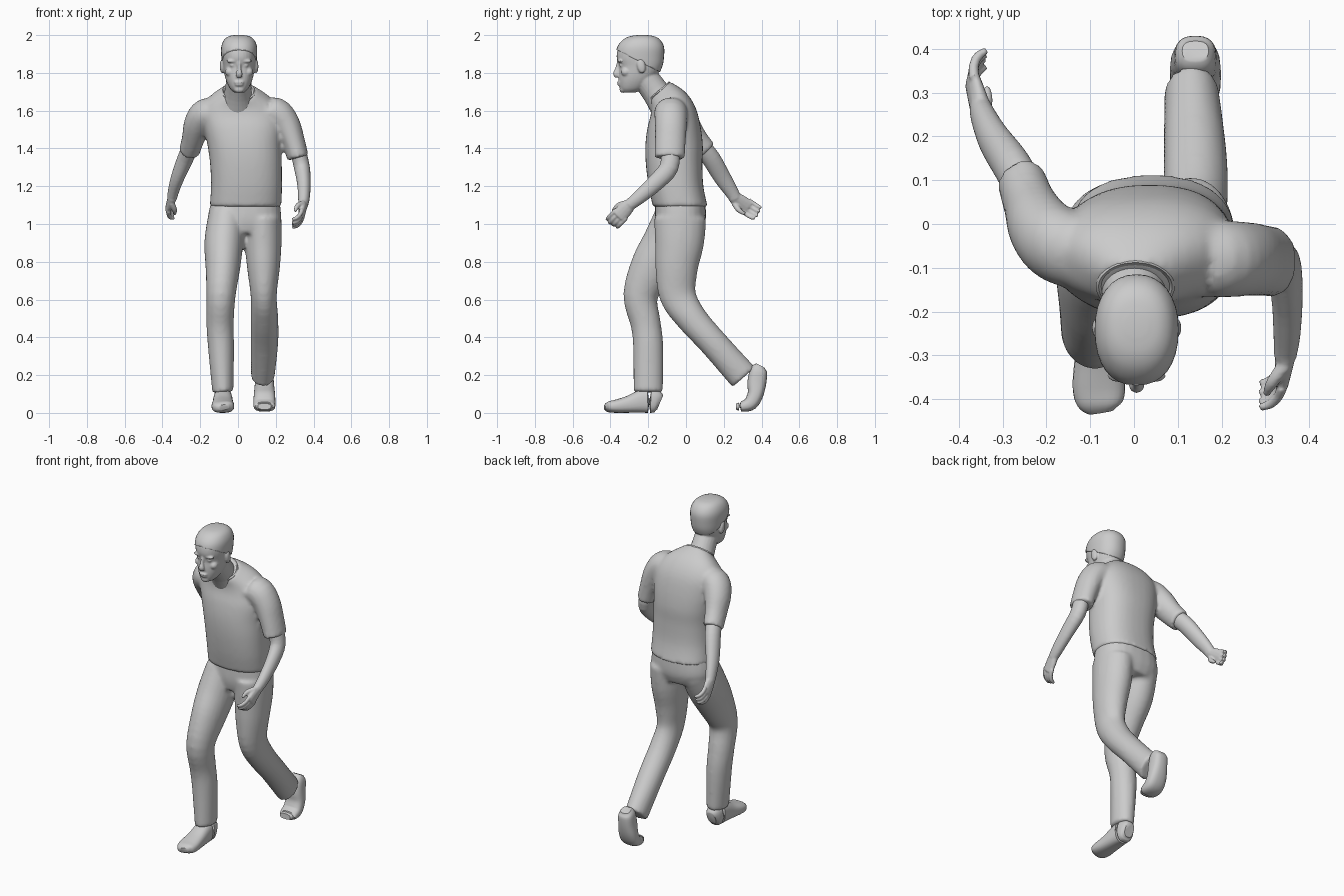
import bpy, bmesh, math
from mathutils import Vector, Matrix

if "Cube" in bpy.data.objects:
    bpy.data.objects.remove(bpy.data.objects["Cube"])


def add_object(name, bm):
    bmesh.ops.recalc_face_normals(bm, faces=bm.faces)
    me = bpy.data.meshes.new(name)
    bm.to_mesh(me)
    bm.free()
    for f in me.polygons:
        f.use_smooth = True
    me.set_sharp_from_angle(angle=math.radians(45))
    ob = bpy.data.objects.new(name, me)
    bpy.context.collection.objects.link(ob)
    return ob


def spline(rings, sub):
    """Catmull-Rom through ring tuples (x, y, z, rx, ry, pitch)."""
    r = [Vector(list(q) + [0] * (6 - len(q))) for q in rings]
    out = []
    for i in range(len(r) - 1):
        a, b, c, d = r[max(i - 1, 0)], r[i], r[i + 1], r[min(i + 2, len(r) - 1)]
        for k in range(sub):
            t = k / sub
            out.append(b + (c - a) * (0.5 * t) + (a * 2 - b * 5 + c * 4 - d) * (0.5 * t * t)
                       + (b * 3 - a - c * 3 + d) * (0.5 * t ** 3))
    return out + [r[-1]]


def loft(name, rings, flat=False, p=2.0, n=24, sub=4):
    """Skin elliptical rings; flat rings use their own pitch, others follow the path."""
    rs = spline(rings, sub)
    bm = bmesh.new()
    loops = []
    for i, r in enumerate(rs):
        c = Vector(r[:3])
        if flat:
            rot = Matrix.Rotation(math.radians(r[5]), 3, 'X')
        else:
            tan = Vector(rs[min(i + 1, len(rs) - 1)][:3]) - Vector(rs[max(i - 1, 0)][:3])
            base = Vector((0, 0, 1 if tan.z > 1e-6 else -1))
            rot = base.rotation_difference(tan).to_matrix()
        loop = []
        for k in range(n):
            a = 2 * math.pi * k / n
            u, v = math.cos(a), math.sin(a)
            pt = Vector((math.copysign(abs(u) ** (2 / p), u) * r[3],
                         math.copysign(abs(v) ** (2 / p), v) * r[4], 0))
            loop.append(bm.verts.new(c + rot @ pt))
        loops.append(loop)
    for a, b in zip(loops, loops[1:]):
        for k in range(n):
            bm.faces.new((a[k], a[(k + 1) % n], b[(k + 1) % n], b[k]))
    bm.faces.new(loops[0])
    bm.faces.new(loops[-1])
    return add_object(name, bm)


def ball(name, c, r, rot=0):
    bm = bmesh.new()
    m = Matrix.Translation(c) @ Matrix.Rotation(math.radians(rot), 4, 'X') @ Matrix.Diagonal((*r, 1))
    bmesh.ops.create_uvsphere(bm, u_segments=20, v_segments=12, radius=1, matrix=m)
    return add_object(name, bm)


def fuse(name, parts, voxel, smooth):
    """Melt overlapping parts into one smooth skin."""
    bm = bmesh.new()
    for o in parts:
        bm.from_mesh(o.data)
        bpy.data.objects.remove(o)
    ob = add_object(name, bm)
    m = ob.modifiers.new("skin", 'REMESH')
    m.mode, m.voxel_size, m.use_smooth_shade = 'VOXEL', voxel, True
    s = ob.modifiers.new("soften", 'SMOOTH')
    s.factor, s.iterations = 0.5, smooth
    return ob


# shirt: torso and two sleeves
torso = loft("torso", [
    (.04, -.03, 1.09, .19, .145), (.045, -.053, 1.2, .188, .145), (.042, -.063, 1.32, .19, .15),
    (.034, -.063, 1.42, .196, .152), (.026, -.065, 1.52, .208, .14, 5), (.015, -.07, 1.6, .205, .12, 12),
    (.008, -.095, 1.66, .165, .098, 25), (.004, -.14, 1.705, .085, .072, 42)], flat=True, p=2.4, n=36)
sleeve_r = loft("sleeve", [(-.1, -.07, 1.59, .07, .085), (-.17, -.05, 1.585, .08, .088),
                           (-.212, -.01, 1.53, .075, .082), (-.238, .045, 1.45, .06, .07),
                           (-.257, .1, 1.385, .056, .064)])
sleeve_l = loft("sleeve", [(.12, -.08, 1.59, .07, .085), (.2, -.08, 1.59, .08, .088),
                           (.255, -.08, 1.53, .073, .085), (.292, -.083, 1.44, .062, .082),
                           (.318, -.086, 1.35, .057, .08)])
fuse("shirt", [torso, sleeve_r, sleeve_l], .011, 6)

# trousers: pelvis, front leg and trailing leg
pelvis = loft("pelvis", [(.04, -.03, 1.13, .18, .132), (.034, -.03, 1.02, .194, .135),
                         (.034, -.035, .95, .16, .115)], flat=True, p=2.4)
leg_r = loft("leg", [
    (-.06, -.04, 1.03, .1, .13), (-.075, -.1, .9, .103, .13), (-.08, -.178, .77, .092, .118),
    (-.09, -.24, .62, .077, .092), (-.095, -.213, .47, .072, .08), (-.09, -.2, .35, .069, .08),
    (-.08, -.2, .11, .056, .078)])
leg_l = loft("leg", [
    (.13, -.03, 1.03, .1, .138), (.133, -.035, .9, .098, .13), (.135, -.05, .76, .086, .112),
    (.136, -.043, .62, .069, .097), (.14, .03, .5, .073, .082), (.14, .145, .37, .073, .076),
    (.131, .305, .19, .062, .08)])
fuse("trousers", [pelvis, leg_r, leg_l], .011, 5)

# shoes: one flat on the ground, one rolling over the toes
loft("front_shoe", [
    (-.08, -.137, .055, .03, .04), (-.08, -.16, .062, .045, .06), (-.08, -.22, .064, .05, .064),
    (-.08, -.3, .046, .055, .046), (-.08, -.37, .035, .06, .035), (-.078, -.41, .032, .052, .028),
    (-.075, -.43, .03, .028, .014)], p=2.6)
loft("rear_shoe", [
    (.14, .395, .25, .03, .025), (.14, .385, .225, .045, .045), (.14, .375, .16, .05, .05),
    (.14, .368, .1, .056, .042), (.14, .343, .052, .058, .038), (.14, .3, .034, .055, .028),
    (.14, .265, .034, .035, .016)], p=2.6)


def arm(name, rings, d, w, c):
    """Forearm with a relaxed hand: d along hand, w across knuckles, c palm side."""
    d, w, c = (Vector(q).normalized() for q in (d, w, c))
    wrist = Vector(rings[-1][:3])

    def tube(pts, radii):
        return loft("part", [(*q, *r) for q, r in zip(pts, radii)], n=12)
    parts = [loft("part", rings),
             tube([wrist - d * .02, wrist + d * .03, wrist + d * .085],
                  [(.026, .03), (.021, .04), (.016, .042)])]
    for i in range(4):
        k = wrist + d * (.075 - .006 * abs(i - 1)) + w * ((i - 1.5) * .023)
        parts.append(tube([k, k + d * .032 + c * .006, k + d * .057 + c * .022, k + d * .068 + c * .045],
                          [(.012, .012), (.0115, .0115), (.011, .011), (.008, .008)]))
    t = wrist - w * .022
    parts.append(tube([t + d * .01, t + d * .045 - w * .02 + c * .025, t + d * .085 - w * .02 + c * .035],
                      [(.016, .018), (.014, .014), (.008, .009)]))
    return fuse(name, parts, .005, 3)


# bare forearms and hands
arm("left_arm", [(.313, -.085, 1.41, .042, .05), (.338, -.09, 1.3, .042, .05), (.349, -.165, 1.215, .036, .045),
                 (.349, -.25, 1.14, .031, .037), (.345, -.3, 1.1, .026, .031)],
    (-.1, -.68, -.72), (0, .72, -.68), (-1, 0, 0))
arm("right_arm", [(-.245, .07, 1.42, .042, .05), (-.277, .13, 1.35, .043, .05), (-.318, .19, 1.25, .036, .046),
                  (-.34, .235, 1.18, .03, .038), (-.35, .262, 1.135, .026, .032)],
    (-.22, .75, -.55), (0, .6, .8), (1, .25, 0))


# head sections: z, front y, back y, half width
SECTIONS = [(1.695, -.33, -.27, .025), (1.715, -.348, -.225, .047), (1.75, -.355, -.185, .065),
            (1.79, -.356, -.152, .077), (1.835, -.354, -.13, .084), (1.88, -.367, -.122, .089),
            (1.93, -.36, -.121, .09), (1.968, -.332, -.14, .076), (1.988, -.295, -.17, .052),
            (1.995, -.25, -.21, .02)]
CX = .006


def skull(grow):
    return loft("head", [(CX, (f + b) / 2, z + (grow if z > 1.9 else 0), w + grow, (b - f) / 2 + grow)
                         for z, f, b, w in SECTIONS], flat=True, p=2.2, n=32)


# head with neck, nose, brow, lips, chin, cheeks and ears
parts = [skull(0),
         loft("neck", [(.0, -.095, 1.6, .1, .085), (.0, -.155, 1.69, .073, .074), (CX, -.22, 1.78, .066, .07)]),
         loft("nose", [(CX, -.352, 1.865, .009, .012), (CX, -.362, 1.82, .011, .014),
                       (CX, -.37, 1.795, .018, .016), (CX, -.362, 1.778, .014, .012)], n=12),
         ball("lips", (CX, -.352, 1.75), (.027, .014, .007)),
         ball("lips", (CX, -.35, 1.737), (.024, .014, .007)),
         ball("chin", (CX, -.334, 1.712), (.028, .018, .018))]
for s in (-1, 1):
    parts += [ball("brow", (CX + s * .035, -.347, 1.862), (.033, .015, .009)),
              ball("cheek", (CX + s * .05, -.318, 1.805), (.024, .026, .024)),
              ball("ear", (CX + s * .09, -.237, 1.835), (.012, .022, .038), 12),
              ball("eye", (CX + s * .034, -.342, 1.84), (.015, .011, .008))]
fuse("head", parts, .0055, 2)

# short hair: a slightly larger skull, cut from hairline to nape
hair = skull(.005)
hair.name = "hair"
bm = bmesh.new()
bm.from_mesh(hair.data)
cut = bmesh.ops.bisect_plane(bm, geom=bm.verts[:] + bm.edges[:] + bm.faces[:], plane_co=(CX, -.25, 1.862),
                             plane_no=(0, .46, .89), clear_inner=True)
bmesh.ops.holes_fill(bm, edges=[e for e in bm.edges if e.is_boundary])
bm.to_mesh(hair.data)
bm.free()

# shirt collar edge
loft_collar = bmesh.new()
N = 40
rows = []
for k in range(N):
    a = 2 * math.pi * k / N
    c = Vector((.003 + .084 * math.cos(a), -.143 + .055 * math.sin(a), 1.7 + .047 * math.sin(a)))
    out = Vector((math.cos(a), .7 * math.sin(a), 0)).normalized()
    rows.append([loft_collar.verts.new(c + out * .006 * math.cos(b) + Vector((0, 0, .009 * math.sin(b))))
                 for b in (0, math.pi / 2, math.pi, 3 * math.pi / 2)])
for k in range(N):
    for j in range(4):
        r, q = rows[k], rows[(k + 1) % N]
        loft_collar.faces.new((r[j], r[(j + 1) % 4], q[(j + 1) % 4], q[j]))
add_object("collar", loft_collar)
